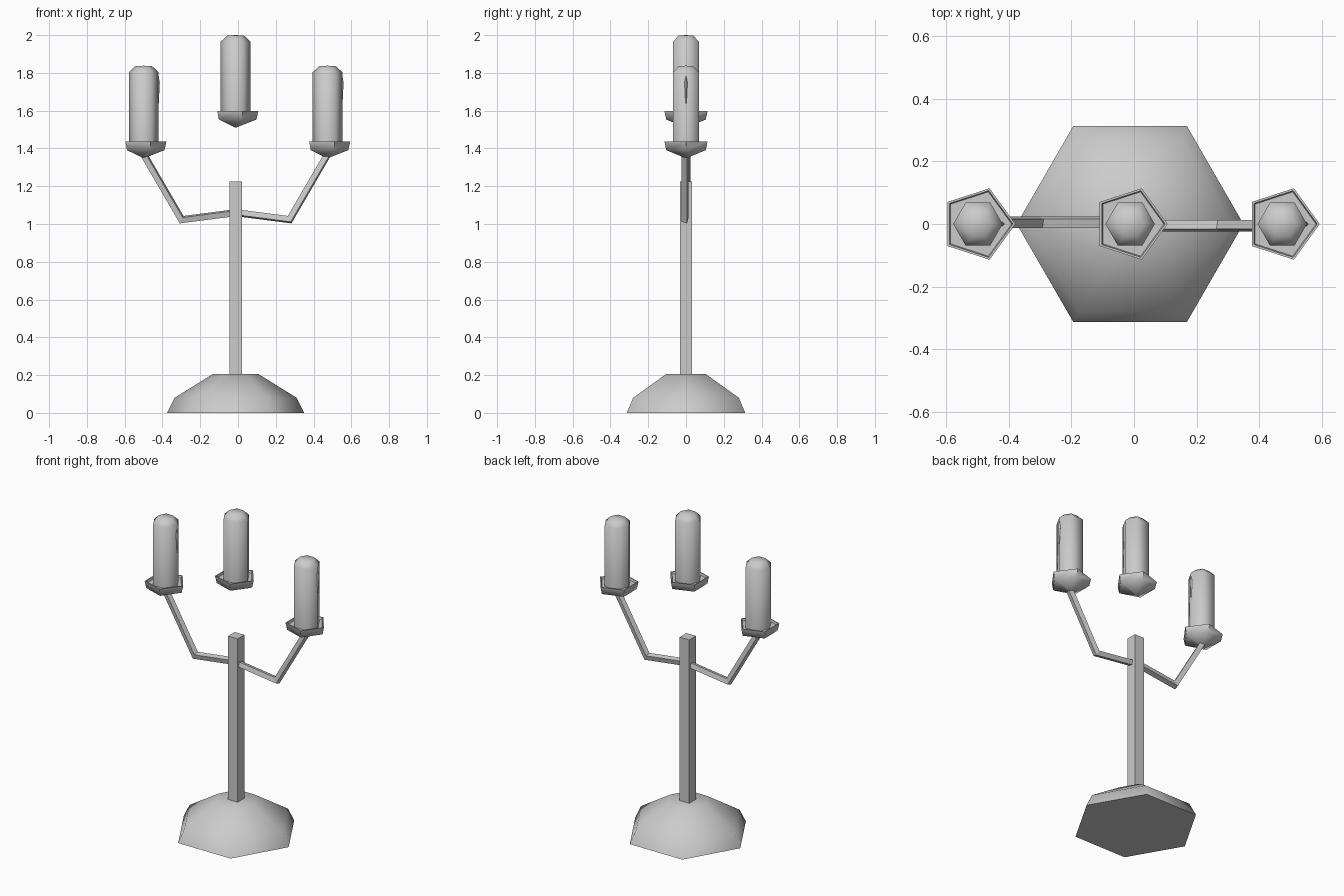
import bpy, bmesh, math
from mathutils import Vector, Matrix

if "Cube" in bpy.data.objects:
    bpy.data.objects.remove(bpy.data.objects["Cube"])

CX = -0.0125  # shared axis of the stand


def finish(bm, name, angle=None):
    bmesh.ops.recalc_face_normals(bm, faces=bm.faces)
    mesh = bpy.data.meshes.new(name)
    bm.to_mesh(mesh)
    bm.free()
    ob = bpy.data.objects.new(name, mesh)
    bpy.context.collection.objects.link(ob)
    if angle:
        bpy.ops.object.select_all(action='DESELECT')
        ob.select_set(True)
        bpy.context.view_layer.objects.active = ob
        bpy.ops.object.shade_smooth_by_angle(angle=math.radians(angle))
    return ob


def skin(bm, rings):
    """Bridge rings of vertices and cap both ends."""
    n = len(rings[0])
    for a, b in zip(rings, rings[1:]):
        for i in range(n):
            j = (i + 1) % n
            bm.faces.new((a[i], a[j], b[j], b[i]))
    bm.faces.new(rings[0][::-1])
    bm.faces.new(rings[-1])


def turned(name, profile, sides, x, z=0, phase=0, angle=None):
    """Low-sided lathe of an (r, z) profile around a vertical axis."""
    bm = bmesh.new()
    rings = []
    for r, h in profile:
        rings.append([bm.verts.new((x + r * math.cos(phase + math.tau * i / sides),
                                    r * math.sin(phase + math.tau * i / sides), z + h))
                      for i in range(sides)])
    skin(bm, rings)
    return finish(bm, name, angle)


def arm(name, turn):
    """Square bar with a mitred elbow, slightly rolled around its length."""
    path = [Vector((0, 1.06)), Vector((0.286, 1.023)), Vector((0.482, 1.36))]
    d1 = (path[1] - path[0]).normalized()
    d2 = (path[2] - path[1]).normalized()
    perp = lambda d: Vector((-d.y, d.x))
    mid = (perp(d1) + perp(d2)).normalized()
    normals = [perp(d1), mid / mid.dot(perp(d1)), perp(d2)]
    half = 0.015 * math.sqrt(2)
    bm = bmesh.new()
    rings = []
    for p, n in zip(path, normals):
        ring = []
        for k in range(4):
            a = math.radians(45 - 15 + 90 * k)
            q = p + n * half * math.sin(a)
            ring.append(bm.verts.new((q.x, -0.005 + half * math.cos(a), q.y)))
        rings.append(ring)
    skin(bm, rings)
    bm.transform(Matrix.Translation((CX, 0, 0)) @ Matrix.Rotation(turn, 4, 'Z'))
    finish(bm, name)


# Foot and post
turned("base", [(0.3625, 0), (0.323, 0.08), (0.122, 0.205)], 6, CX, angle=65)
turned("post", [(0.0467, 0.2), (0.0467, 1.225)], 4, CX, phase=math.pi / 4)

# Arms, the left one being the right one turned half way round
arm("right_arm", 0)
arm("left_arm", math.pi)

# Cups with a shallow recess, each holding a candle
CUP = [(0.001, 0), (0.11, 0.043), (0.12, 0.088), (0.112, 0.088), (0.108, 0.075)]
CANDLE = [(0.079, 0.07), (0.079, 0.455), (0.045, 0.487), (0.002, 0.49)]
for side, dx, z in (("left", -0.4865, 1.348), ("middle", 0, 1.51), ("right", 0.4865, 1.348)):
    turned(side + "_cup", CUP, 5, CX + dx, z, angle=60)
    turned(side + "_candle", CANDLE, 6, CX + dx, z, angle=65)
    # Thin wax drip on the outer candles
    if dx:
        turned(side + "_drip", [(0.002, 0.28), (0.008, 0.40), (0.002, 0.435)],
               4, CX + dx + 0.077, z, angle=60)
